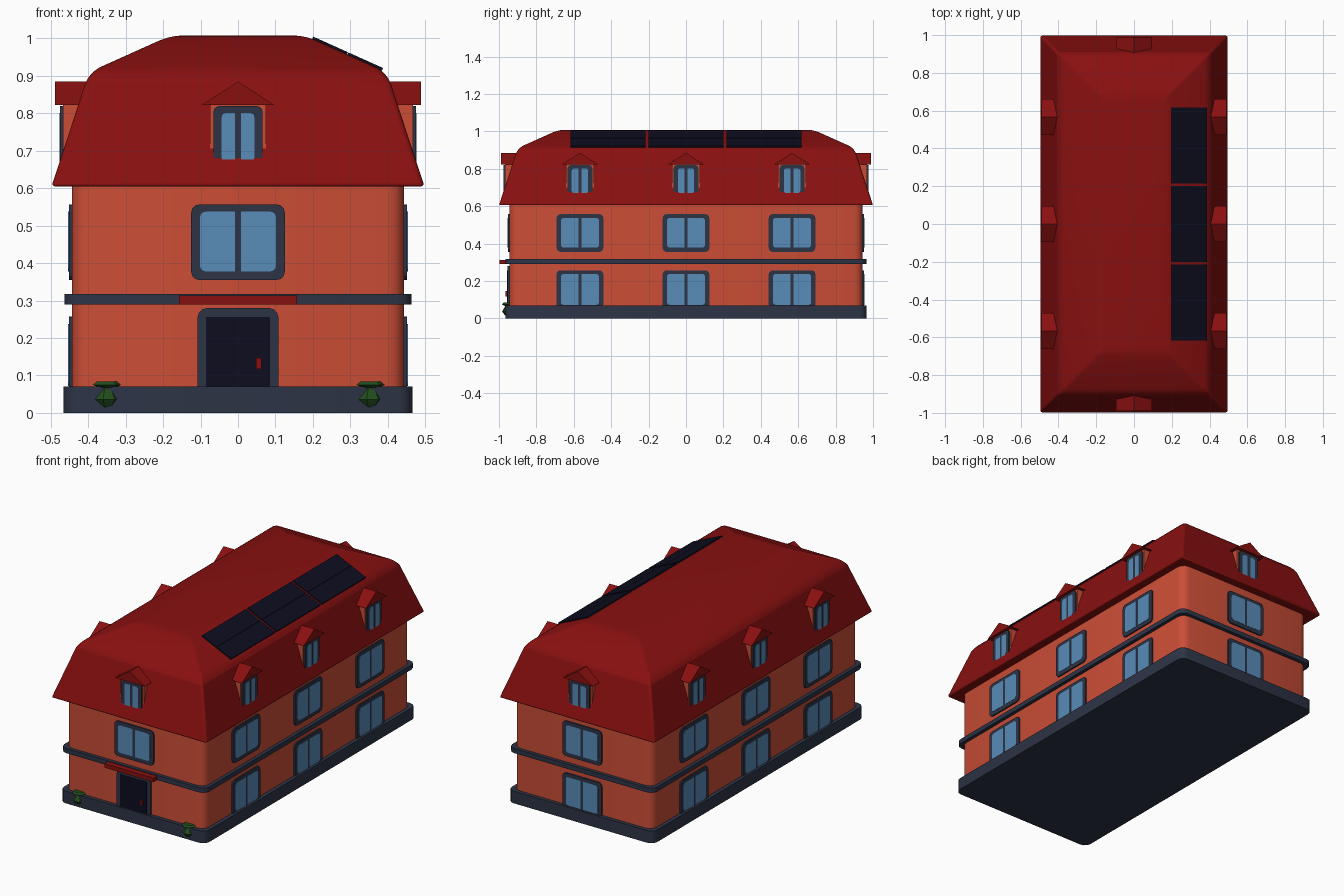
import bpy, bmesh, math
from mathutils import Matrix, Vector

if "Cube" in bpy.data.objects:
    bpy.data.objects.remove(bpy.data.objects["Cube"])


def material(name, rgb):
    m = bpy.data.materials.new(name)
    m.diffuse_color = (*rgb, 1)
    m.use_nodes = True
    m.node_tree.nodes["Principled BSDF"].inputs["Base Color"].default_value = m.diffuse_color
    return m


ORANGE = material("orange render", (0.60, 0.075, 0.037))
RED = material("dark red tile", (0.25, 0.005, 0.005))
SLATE = material("slate trim", (0.026, 0.034, 0.061))
GLASS = material("blue glass", (0.098, 0.262, 0.479))
BLACK = material("night blue", (0.004, 0.004, 0.014))
GREEN = material("shrub green", (0.016, 0.075, 0.012))


def finish(name, bm, mat, smooth=False):
    bmesh.ops.recalc_face_normals(bm, faces=bm.faces)
    me = bpy.data.meshes.new(name)
    bm.to_mesh(me)
    bm.free()
    me.materials.append(mat)
    ob = bpy.data.objects.new(name, me)
    bpy.context.collection.objects.link(ob)
    if smooth:
        bpy.ops.object.select_all(action='DESELECT')
        ob.select_set(True)
        bpy.context.view_layer.objects.active = ob
        bpy.ops.object.shade_smooth_by_angle(angle=math.radians(35))
    return ob


def rounded(x0, x1, y0, y1, radii, seg=3):
    """Rectangle outline; radii in order bottom-left, bottom-right, top-right, top-left."""
    pts = []
    corners = [(x0, y0, 1, 1), (x1, y0, -1, 1), (x1, y1, -1, -1), (x0, y1, 1, -1)]
    for i, ((x, y, sx, sy), r) in enumerate(zip(corners, radii)):
        if r == 0:
            pts.append((x, y))
            continue
        for k in range(seg + 1):
            a = math.pi + i * math.pi / 2 + k * math.pi / 2 / seg
            pts.append((x + sx * r + r * math.cos(a), y + sy * r + r * math.sin(a)))
    return pts


def prism(name, start, end, mat, smooth=False):
    """Solid between two matching loops of points."""
    bm = bmesh.new()
    a = [bm.verts.new(p) for p in start]
    b = [bm.verts.new(p) for p in end]
    n = len(a)
    bm.faces.new(a)
    bm.faces.new(b[::-1])
    for i in range(n):
        bm.faces.new((a[i], b[i], b[(i + 1) % n], a[(i + 1) % n]))
    return finish(name, bm, mat, smooth)


def slab(name, hx, hy, z0, z1, r, mat):
    o = rounded(-hx, hx, -hy, hy, [r] * 4)
    return prism(name, [(x, y, z0) for x, y in o], [(x, y, z1) for x, y in o], mat, True)


def plate(name, side, outline, d0, d1, mat):
    """Outline in (along wall, height), pushed outward from d0 to d1 on a facade."""
    rot = Matrix.Rotation(side * math.pi / 2, 3, 'Z')
    return prism(name, [rot @ Vector((u, -d0, z)) for u, z in outline],
                 [rot @ Vector((u, -d1, z)) for u, z in outline], mat)


def window(name, side, u, z0, z1, hw, d, border, gz0, r):
    plate(name + "_frame", side, rounded(u - hw, u + hw, z0, z1, [r] * 4), d - 0.02, d + 0.008, SLATE)
    g, top, q = hw - border, z1 - border * 0.85, r * 0.7
    plate(name + "_pane", side, rounded(u - g, u - 0.008, gz0, top, (q, 0, 0, q)), d, d + 0.0095, GLASS)
    plate(name + "_pane", side, rounded(u + 0.008, u + g, gz0, top, (0, q, q, 0)), d, d + 0.0095, GLASS)


def dormer(side, u, d):
    plate("dormer_wall", side, rounded(u - 0.075, u + 0.075, 0.65, 0.826, [0] * 4), d - 0.1, d, ORANGE)
    plate("dormer_roof", side, [(u - 0.096, 0.823), (u + 0.096, 0.823), (u, 0.885)], d - 0.1, d + 0.022, RED)
    window("dormer_window", side, u, 0.66, 0.82, 0.066, d, 0.022, 0.67, 0.018)


# Walls, plinth and floor band
slab("walls", 0.444, 0.944, 0.004, 0.63, 0.045, ORANGE)
slab("plinth", 0.466, 0.966, 0.0, 0.07, 0.04, SLATE)
slab("floor_band", 0.464, 0.964, 0.29, 0.317, 0.04, SLATE)

# Mansard roof: three stacked rectangles with softened edges
bm = bmesh.new()
weight = bm.edges.layers.float.new("bevel_weight_edge")
rings = []
for hx, z in ((0.498, 0.605), (0.398, 0.91), (0.18, 1.008)):
    rings.append([bm.verts.new((sx * hx, sy * (hx + 0.502), z))
                  for sx, sy in ((-1, -1), (1, -1), (1, 1), (-1, 1))])
bm.faces.new(rings[0])
bm.faces.new(rings[2])
for lo, hi in zip(rings, rings[1:]):
    for i in range(4):
        bm.faces.new((lo[i], lo[(i + 1) % 4], hi[(i + 1) % 4], hi[i]))
for e in bm.edges:
    low = all(v in rings[0] for v in e.verts)
    level = abs(e.verts[0].co.z - e.verts[1].co.z) < 0.001
    e[weight] = 0.3 if low else (1.0 if level else 0.4)
roof = finish("roof", bm, RED, True)
bev = roof.modifiers.new("soft_edges", 'BEVEL')
bev.limit_method = 'WEIGHT'
bev.width = 0.03
bev.segments = 3

# Windows and dormers on every facade (0 front, 1 right, 2 back, 3 left)
for side in range(4):
    long_side = side % 2 == 1
    d = 0.444 if long_side else 0.944
    for u in ((-0.567, 0, 0.567) if long_side else (0,)):
        window("upper_window", side, u, 0.355, 0.557, 0.125, d, 0.023, 0.378, 0.022)
        if side != 0:
            window("lower_window", side, u, 0.05, 0.257, 0.125, d, 0.023, 0.072, 0.022)
        dormer(side, u, d + 0.023)

# Front door with frame, handle and canopy
plate("door_frame", 0, rounded(-0.108, 0.108, 0.06, 0.28, (0, 0, 0.025, 0.025)), 0.92, 0.955, SLATE)
plate("door", 0, rounded(-0.086, 0.086, 0.07, 0.256, [0] * 4), 0.93, 0.957, BLACK)
plate("door_handle", 0, rounded(0.048, 0.063, 0.117, 0.147, [0] * 4), 0.95, 0.966, RED)
plate("door_canopy", 0, rounded(-0.158, 0.158, 0.29, 0.313, [0] * 4), 0.93, 0.997, RED)

# Solar panels on the upper right slope
slope = math.atan2(0.098, 0.218)
for y in (-0.416, 0, 0.416):
    for x in (0.2455, 0.3395):
        z = 1.008 - (x - 0.18) * math.tan(slope) + 0.002
        m = (Matrix.Translation((x, y, z)) @ Matrix.Rotation(slope, 4, 'Y')
             @ Matrix.Diagonal((0.0925 / math.cos(slope), 0.401, 0.008, 1)))
        bm = bmesh.new()
        bmesh.ops.create_cube(bm, size=1, matrix=m)
        finish("solar_panel", bm, BLACK)

# Faceted shrubs at the front corners
for sx in (-1, 1):
    bm = bmesh.new()
    prev = None
    for r, z in ((0.01, 0.003), (0.037, 0.036), (0.02, 0.066), (0.039, 0.075), (0.028, 0.084)):
        ring = [bm.verts.new((sx * 0.352 + r * math.cos(k * math.pi / 3.5),
                              -0.947 + r * math.sin(k * math.pi / 3.5), z)) for k in range(7)]
        if prev:
            for i in range(7):
                bm.faces.new((prev[i], prev[(i + 1) % 7], ring[(i + 1) % 7], ring[i]))
        else:
            bm.faces.new(ring)
        prev = ring
    bm.faces.new(prev)
    finish("shrub", bm, GREEN)
